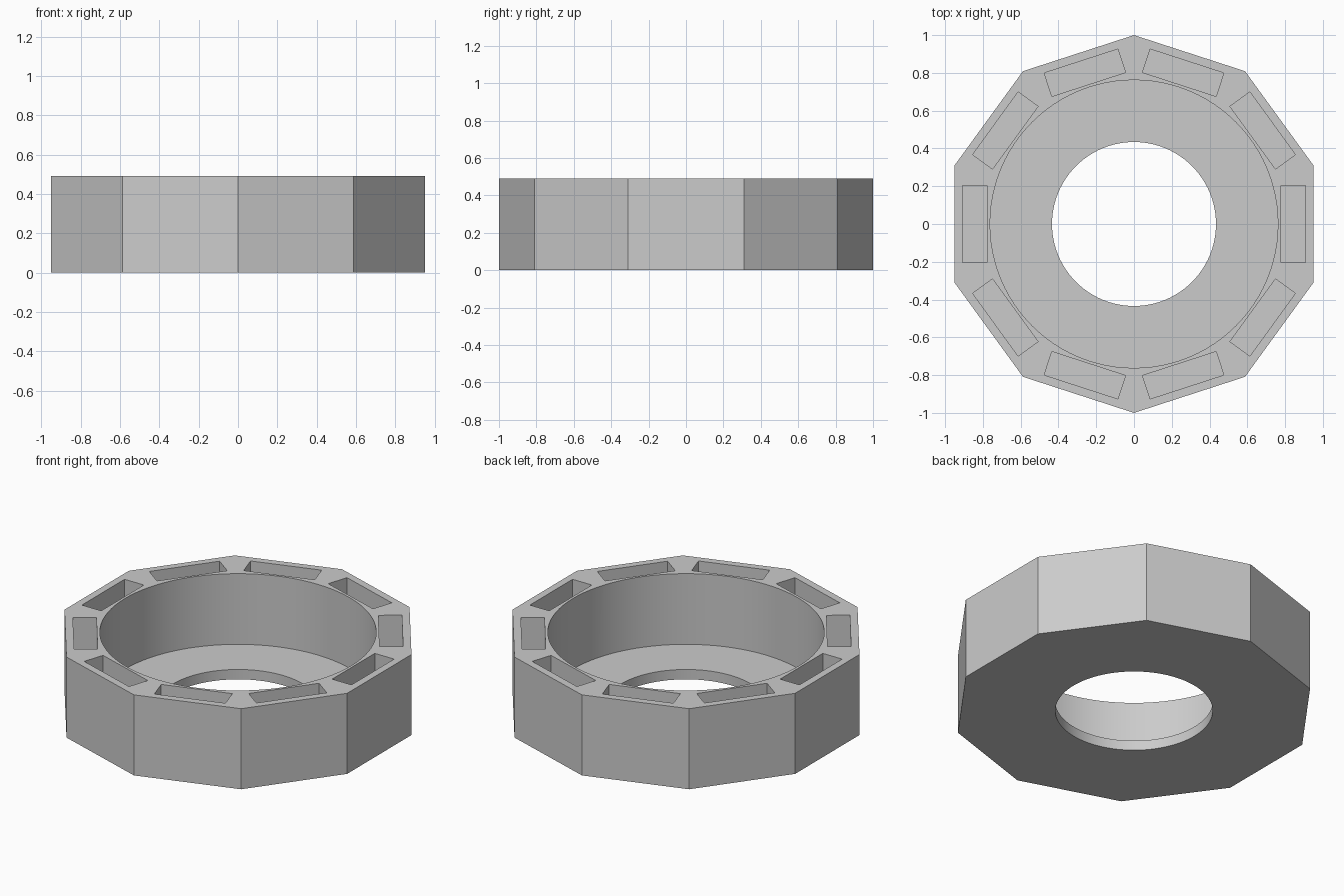
import bpy, bmesh
from math import pi
from mathutils import Matrix

cube = bpy.data.objects.get("Cube")
if cube:
    bpy.data.objects.remove(cube, do_unlink=True)

HEIGHT, FLOOR = 0.49, 0.06
SIDES = 10
POCKET_RADIUS, HOLE_RADIUS = 0.762, 0.434
SLOT_INNER, SLOT_OUTER, SLOT_LENGTH = 0.777, 0.907, 0.41

# Single flat colour
grey = bpy.data.materials.new("light_grey")
grey.use_nodes = True
colour = (0.6, 0.6, 0.6, 1)
grey.diffuse_color = colour
grey.node_tree.nodes["Principled BSDF"].inputs["Base Color"].default_value = colour


def make_object(name, bm):
    mesh = bpy.data.meshes.new(name)
    bm.to_mesh(mesh)
    bm.free()
    mesh.materials.append(grey)
    obj = bpy.data.objects.new(name, mesh)
    bpy.context.collection.objects.link(obj)
    return obj


def prism(name, radius, sides, bottom, top):
    """Upright prism with one corner on the y axis."""
    bm = bmesh.new()
    place = Matrix.Translation((0, 0, (bottom + top) / 2)) @ Matrix.Rotation(pi / 2, 4, "Z")
    bmesh.ops.create_cone(bm, cap_ends=True, segments=sides, radius1=radius,
                          radius2=radius, depth=top - bottom, matrix=place)
    # The primitive may start on either axis, so turn a corner onto y
    if not any(abs(v.co.x) < 1e-4 and v.co.y > 0 for v in bm.verts):
        bmesh.ops.rotate(bm, verts=bm.verts, matrix=Matrix.Rotation(pi / sides, 3, "Z"))
    return make_object(name, bm)


def slot_blocks():
    """Ring of blocks, one behind each outer side."""
    bm = bmesh.new()
    top = HEIGHT + 0.1
    size = Matrix.Diagonal((SLOT_OUTER - SLOT_INNER, SLOT_LENGTH, top - FLOOR, 1))
    centre = Matrix.Translation(((SLOT_INNER + SLOT_OUTER) / 2, 0, (FLOOR + top) / 2))
    for i in range(SIDES):
        turn = Matrix.Rotation(2 * pi * i / SIDES, 4, "Z")
        bmesh.ops.create_cube(bm, size=1, matrix=turn @ centre @ size)
    return make_object("slot_cutter", bm)


# Ten-sided body, open pocket, floor hole and rim slots
body = prism("ring_housing", 1, SIDES, 0, HEIGHT)
cutters = [
    prism("pocket_cutter", POCKET_RADIUS, 96, FLOOR, HEIGHT + 0.1),
    prism("hole_cutter", HOLE_RADIUS, 96, -0.1, FLOOR + 0.1),
    slot_blocks(),
]

bpy.ops.object.select_all(action="DESELECT")
body.select_set(True)
bpy.context.view_layer.objects.active = body
for cutter in cutters:
    cutter.hide_render = True
    mod = body.modifiers.new(cutter.name, "BOOLEAN")
    mod.operation = "DIFFERENCE"
    mod.solver = "EXACT"
    mod.object = cutter
    bpy.ops.object.modifier_apply(modifier=mod.name)
    bpy.data.objects.remove(cutter, do_unlink=True)

# Smooth bores, crisp outer edges
bpy.ops.object.shade_smooth_by_angle(angle=pi / 9)
